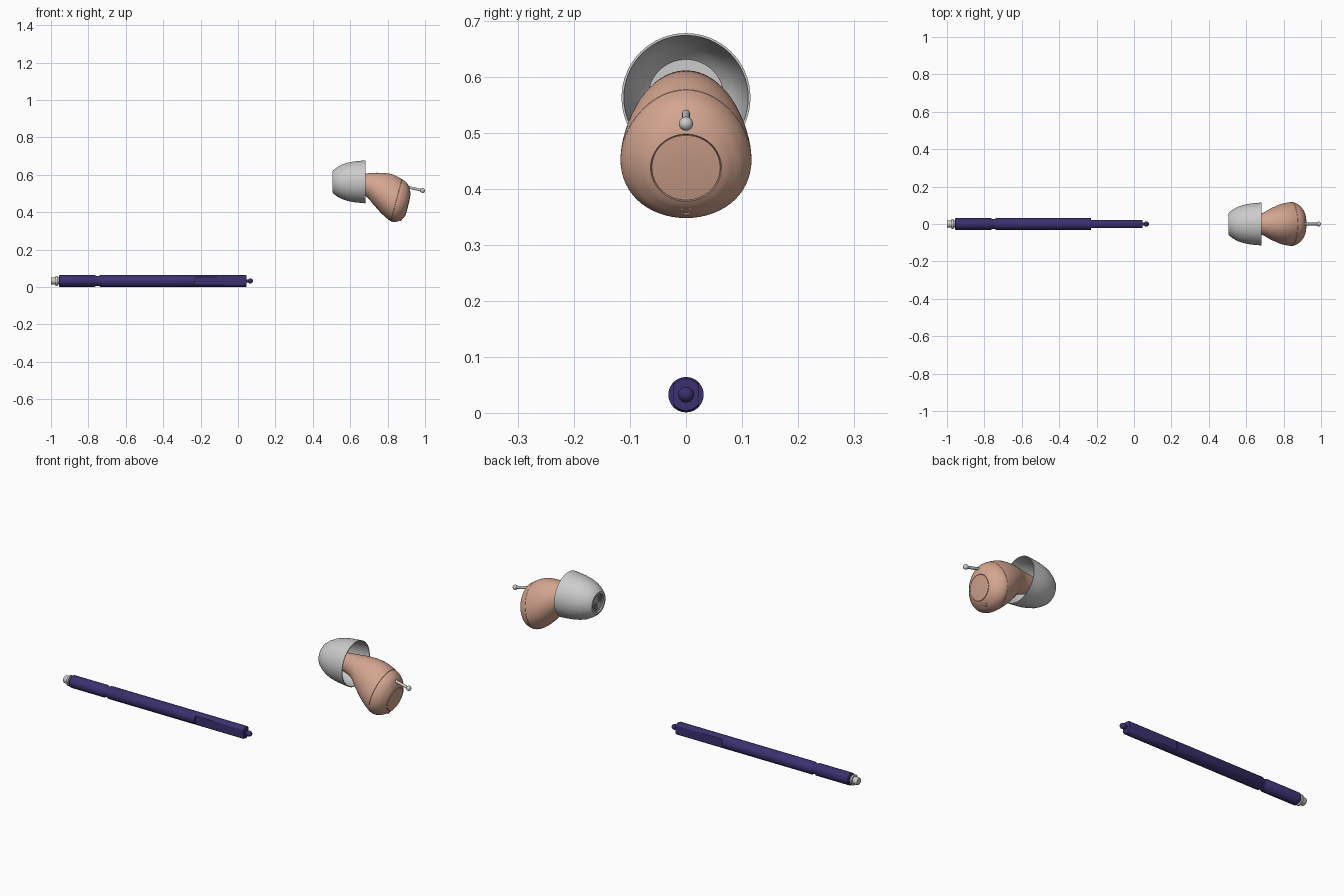
import bpy, bmesh, math
from mathutils import Vector

if "Cube" in bpy.data.objects:
    bpy.data.objects.remove(bpy.data.objects["Cube"])


def material(name, rgb):
    m = bpy.data.materials.new(name)
    m.diffuse_color = (*rgb, 1)
    m.use_nodes = True
    m.node_tree.nodes["Principled BSDF"].inputs["Base Color"].default_value = m.diffuse_color
    return m


skin = material("skin", (0.66, 0.38, 0.28))
navy = material("navy", (0.045, 0.03, 0.16))


def finish(name, bm, mat=None, angle=35):
    bmesh.ops.remove_doubles(bm, verts=bm.verts, dist=1e-5)
    bmesh.ops.recalc_face_normals(bm, faces=bm.faces)
    for f in bm.faces:
        f.smooth = True
    me = bpy.data.meshes.new(name)
    bm.to_mesh(me)
    bm.free()
    me.set_sharp_from_angle(angle=math.radians(angle))
    ob = bpy.data.objects.new(name, me)
    bpy.context.collection.objects.link(ob)
    if mat:
        me.materials.append(mat)
    return ob


def skin_rings(bm, rings, cap=False):
    vs = [[bm.verts.new(p) for p in r] for r in rings]
    n = len(vs[0])
    for a, b in zip(vs, vs[1:]):
        for i in range(n):
            j = (i + 1) % n
            bm.faces.new((a[i], a[j], b[j], b[i]))
    if cap:
        bm.faces.new(vs[-1])


def lathe(name, profile, z, mat=None, n=64, flat=None):
    """Revolve (x, radius) pairs about an x axis; flat clamps the y width."""
    bm = bmesh.new()
    rings = []
    for x, r in profile:
        ring = []
        for i in range(n):
            t = math.tau * i / n
            y = r * math.cos(t)
            if flat:
                y = max(-flat, min(flat, y))
            ring.append((x, y, z + r * math.sin(t)))
        rings.append(ring)
    skin_rings(bm, rings)
    return finish(name, bm, mat)


def ball(c, r):
    return [(c - r * math.cos(math.pi * k / 12), r * math.sin(math.pi * k / 12)) for k in range(13)]


# Cleaning tool
Z = 0.0325
lathe("tool_handle", [(-.958, 0), (-.958, .028), (-.954, .031), (-.765, .031), (-.757, .026),
                      (-.745, .026), (-.737, .0315), (-.23, .0315), (-.23, 0)], Z, navy)
lathe("tool_flat_grip", [(-.232, .0315), (.041, .0315), (.046, .028), (.046, 0)], Z, navy, flat=.022)
lathe("tool_tip", [(.04, .009), (.06, .009)], Z, navy)
lathe("tool_tip_bead", ball(.066, .014), Z, navy)
lathe("tool_metal_end", [(-1, 0), (-1, .017), (-.997, .019), (-.975, .019), (-.975, .027),
                         (-.966, .027), (-.966, .018), (-.955, .018)], Z)

# Soft ear dome, open toward the shell
DZ = .5625
lathe("ear_dome", [(.515, 0), (.515, .044), (.505, .046), (.505, .056), (.51, .063), (.53, .078),
                   (.555, .092), (.585, .102), (.62, .109), (.65, .112), (.682, .115), (.682, .111),
                   (.65, .108), (.62, .104), (.585, .096), (.555, .083), (.54, .068), (.54, 0)], DZ)
for k in range(1, 5):
    r = .0095 * k
    lathe(f"sound_grille_ring_{k}", [(.516, r), (.509, r), (.509, r + .004), (.516, r + .004)], DZ)

# Shell sections: top x, top z, bottom x, bottom z, half width
sections = [(.535, .600, .535, .525, .038), (.60, .601, .60, .518, .042),
            (.68, .607, .68, .488, .057), (.75, .611, .725, .440, .086),
            (.82, .604, .768, .392, .107), (.877, .576, .818, .352, .116),
            (.906, .552, .853, .350, .103), (.919, .520, .880, .365, .080),
            (.922, .497, .893, .378, .063)]


def sample(t):
    i = min(int(t), len(sections) - 2)
    u = t - i
    p = [sections[max(0, min(len(sections) - 1, i + k))] for k in (-1, 0, 1, 2)]
    return [.5 * (2 * b + (c - a) * u + (2 * a - 5 * b + 4 * c - d) * u * u
                  + (3 * b - a - 3 * c + d) * u ** 3) for a, b, c, d in zip(*p)]


def section_ring(t, scale=1.0, push=0.0, n=64):
    tx, tz, bx, bz, w = sample(t)
    c = Vector(((tx + bx) / 2, 0, (tz + bz) / 2))
    up = (Vector((tx, 0, tz)) - c) * scale
    out = Vector((up.z, 0, -up.x)).normalized() * push
    egg = .12 * min(1, max(0, t - 2) / 2) * min(1, max(0, 8 - t) / 2)
    ring = []
    for i in range(n):
        a = math.tau * i / n
        s = math.sin(a)
        ring.append(c + out + up * s + Vector((0, w * scale * math.cos(a) * (1 - egg * s), 0)))
    return ring


def loft(name, rings):
    bm = bmesh.new()
    skin_rings(bm, rings, cap=True)
    return finish(name, bm, skin, 40)


def span(a, b, n):
    return [a + (b - a) * k / n for k in range(n + 1)]


# Shell, faceplate and battery door with fine seams between them
loft("shell_body", [section_ring(t) for t in span(0, 4.97, 36)] + [section_ring(4.98, .985)])
loft("faceplate", [section_ring(4.98, .985)] + [section_ring(t) for t in span(5, 7.97, 24)]
     + [section_ring(7.98, .97, -.003)])
loft("battery_door", [section_ring(8, .975, -.003), section_ring(8, .97, .0005),
                      section_ring(8, .7, .002), section_ring(8, .35, .003), section_ring(8, .02, .003)])

# Vent rim beneath the battery door
bm = bmesh.new()
c = Vector((.875, 0, .3605))
u = Vector((.6, 0, .8))
o = Vector((.8, 0, -.6))
skin_rings(bm, [[c + o * d + u * r * math.sin(math.tau * i / 24)
                 + Vector((0, r * math.cos(math.tau * i / 24), 0)) for i in range(24)]
                for r, d in ((.0105, -.006), (.0105, .001), (.0075, .001), (.0075, -.004))], cap=True)
finish("vent_rim", bm, skin)

# Removal cord with end ball
cord = lathe("removal_cord", [(-.05, .007), (.05, .007)], 0, n=24)
cord.location = (.94, 0, .527)
cord.rotation_euler = (0, math.radians(13), 0)
lathe("removal_cord_ball", ball(.9875, .0125), .516, n=32)
